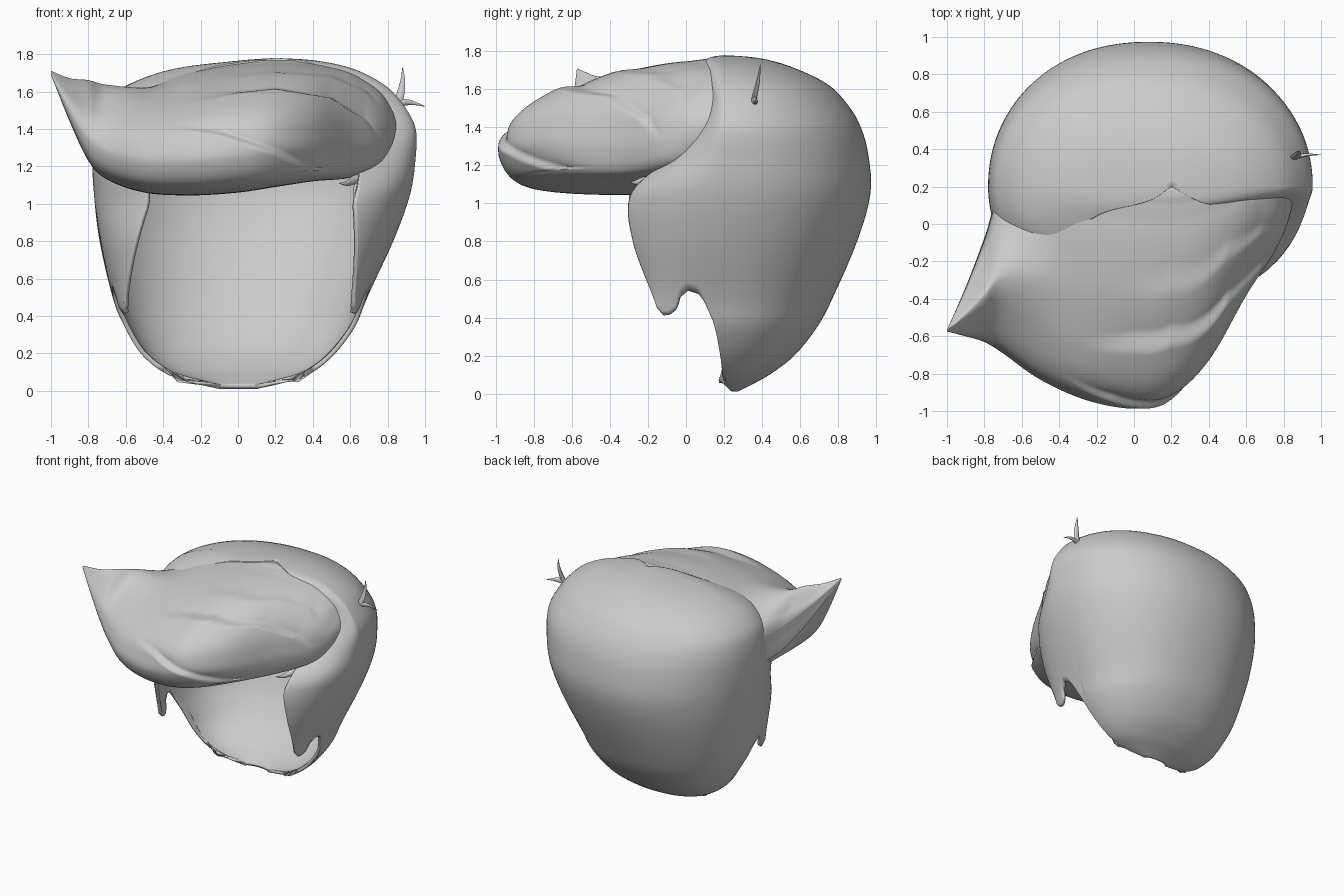
import bpy, bmesh, math
from mathutils import Vector

if "Cube" in bpy.data.objects:
    bpy.data.objects.remove(bpy.data.objects["Cube"])


def catmull(pts, t, closed=False):
    n = len(pts)
    i = int(math.floor(t))
    if not closed:
        i = max(0, min(i, n - 2))
    f = t - i
    idx = (lambda k: k % n) if closed else (lambda k: max(0, min(k, n - 1)))
    p0, p1, p2, p3 = (pts[idx(i + k)] for k in (-1, 0, 1, 2))
    return [0.5 * (2 * b + (c - a) * f + (2 * a - 5 * b + 4 * c - d) * f * f
                   + (3 * b - a - 3 * c + d) * f ** 3)
            for a, b, c, d in zip(p0, p1, p2, p3)]


def lerp_table(table, x):
    if x <= table[0][0]:
        return table[0][1]
    for (xa, ya), (xb, yb) in zip(table, table[1:]):
        if x <= xb:
            return ya + (yb - ya) * (x - xa) / (xb - xa)
    return table[-1][1]


def smooth(a, b, x):
    t = max(0, min(1, (x - a) / (b - a)))
    return t * t * (3 - 2 * t)


def grid_object(name, columns, wrap=False, caps=False, fix_normals=False):
    bm = bmesh.new()
    grid = [[bm.verts.new(p) for p in col] for col in columns]
    m = len(grid[0])
    for a, b in zip(grid, grid[1:]):
        for j in range(m if wrap else m - 1):
            k = (j + 1) % m
            bm.faces.new((a[j], b[j], b[k], a[k]))
    if caps:
        bm.faces.new(grid[0])
        bm.faces.new(grid[-1])
    bmesh.ops.remove_doubles(bm, verts=bm.verts, dist=0.0004)
    if fix_normals:
        bmesh.ops.recalc_face_normals(bm, faces=bm.faces)
    me = bpy.data.meshes.new(name)
    bm.to_mesh(me)
    bm.free()
    ob = bpy.data.objects.new(name, me)
    bpy.context.collection.objects.link(ob)
    bpy.ops.object.select_all(action='DESELECT')
    ob.select_set(True)
    bpy.context.view_layer.objects.active = ob
    bpy.ops.object.shade_smooth_by_angle(angle=math.radians(60))
    return ob


# Back and side shell: rows of z, left x, right x, left front y, right front y, back y
ROWS = [
    (0.01, -.10, .10, .10, .10, .27), (.05, -.27, .27, .0, .0, .35),
    (.10, -.40, .40, -.05, -.05, .44), (.20, -.52, .52, -.08, -.08, .57),
    (.35, -.61, .63, -.12, -.12, .69), (.50, -.67, .69, -.17, -.17, .77),
    (.80, -.74, .83, -.28, -.28, .90), (1.05, -.77, .92, -.30, -.29, .97),
    (1.25, -.78, .95, -.30, -.08, .96), (1.40, -.77, .95, -.28, .05, .92),
    (1.52, -.73, .89, -.20, .10, .85), (1.63, -.60, .79, -.10, .10, .74),
    (1.72, -.35, .62, .05, .10, .55), (1.765, .0, .42, .12, .12, .38),
    (1.78, .20, .20, .20, .20, .20)]
ROW_OF_Z = [(r[0], i) for i, r in enumerate(ROWS)]
# Bottom edge height by degrees in front of the widest point (ear notch, sideburn)
HEM = [(0, 0), (1.5, .10), (3, .18), (6, .30), (9, .39), (13, .47), (18, .53), (25, .55),
       (32, .51), (39, .45), (46, .425), (54, .42), (60, .46)]


def shell_point(deg, t):
    z, xl, xr, yl, yr, yb = catmull(ROWS, t)
    yc = .2 + .05 * max(0, 1 - z / .05)
    c, s = math.cos(math.radians(deg)), math.sin(math.radians(deg))
    front = s < 0
    cx, rx = (xl + xr) / 2, (xr - xl) / 2
    curl = max(.1, min(.6, .1 + .9 * (z - .45)))
    x = cx + rx * math.copysign(abs(c) ** (curl if front else .93), c)
    if front:
        y = yc + (yc - (yr if c > 0 else yl)) * s / .866
    else:
        y = yc + (yb - yc) * s ** .95
    return Vector((x, y, z))


angles = [-60 + 1.5 * k for k in range(36)] + [-6 + .5 * k for k in range(24)]
angles += [6 + 1.5 * k for k in range(56)]
angles = sorted(set(angles + [180 - a for a in angles]))
columns = []
for deg in angles:
    ahead = max(0, -deg, deg - 180)
    t0 = lerp_table(ROW_OF_Z, lerp_table(HEM, ahead))
    columns.append([shell_point(deg, t0 + (len(ROWS) - 1 - t0) * j / 56) for j in range(57)])
shell = grid_object("hair_shell", columns)
mod = shell.modifiers.new("thickness", 'SOLIDIFY')
mod.thickness = .025
mod.offset = -1

# Swept quiff: stations of x, front y, back y, bottom z, top z
STATIONS = [
    (-1.0, -.575, -.565, 1.69, 1.71), (-.90, -.60, -.34, 1.44, 1.665),
    (-.80, -.63, -.08, 1.23, 1.65), (-.70, -.69, .20, 1.13, 1.635),
    (-.50, -.83, .34, 1.06, 1.66), (-.25, -.94, .34, 1.045, 1.725),
    (0, -.98, .32, 1.06, 1.765), (.20, -.93, .30, 1.09, 1.78),
    (.40, -.73, .30, 1.12, 1.77), (.60, -.38, .30, 1.14, 1.725),
    (.75, -.15, .30, 1.20, 1.63), (.82, 0, .28, 1.30, 1.53), (.845, .10, .20, 1.38, 1.46)]
# Section shape: depth from front, height from bottom
SECTION = [(0, .26), (.015, .42), (.06, .55), (.15, .67), (.3, .79), (.5, .90), (.75, .965),
           (.96, .94), (1, .5), (.8, .04), (.5, 0), (.2, .02), (.06, .09)]
# Lock edges seen from the front: path, depth
LOCKS = [([(-.42, 1.42), (-.1, 1.38), (.2, 1.28), (.4, 1.18), (.52, 1.13)], .03),
         ([(-.32, 1.54), (0, 1.60), (.2, 1.62), (.5, 1.57), (.68, 1.45), (.78, 1.32)], .035),
         ([(-.15, 1.68), (.2, 1.715), (.5, 1.69), (.68, 1.61), (.78, 1.50)], .015)]

columns = []
for i in range(181):
    x, yf, yb, zb, zt = catmull(STATIONS, (len(STATIONS) - 1) * i / 180)
    tip = 1 - smooth(-.85, -.3, x)      # the side tip has a rounder crest that falls off behind
    ring = []
    for j in range(208):
        t = len(SECTION) * j / 208
        a, b = catmull(SECTION, t, True)
        if t < 8:
            b += tip * (.16 * math.exp(-((a - .4) / .22) ** 2) - .5 * max(0, (a - .45) / .55) ** 1.4)
        b = max(b, 0)
        y, z = yf + a * (yb - yf), zb + b * (zt - zb)
        inset = 0
        if t < 6.5 or t > 12:
            for path, depth in LOCKS:
                fade = smooth(path[0][0], path[0][0] + .4, x) * (1 - smooth(path[-1][0] - .12, path[-1][0], x))
                d = z - lerp_table(path, x)
                step = smooth(-.02, .02, d)
                inset += depth * fade * (step * math.exp(-max(0, d) / .06)
                                         - .5 * (1 - step) * math.exp(min(0, d) / .06))
        inward = Vector((yf + .6 * (yb - yf) - y, (zb + zt) / 2 - .1 - z))
        if inward.length > .02:
            inward.normalize()
            y, z = y + inward.x * inset, z + inward.y * inset
        ring.append(Vector((x, y, z)))
    columns.append(ring)
grid_object("swept_quiff", columns, wrap=True, caps=True, fix_normals=True)


# Stray wisps: tapered tubes
def wisp(name, path, radius):
    cols = []
    for i in range(17):
        f = i / 16
        p, q, o = (Vector(catmull(path, (len(path) - 1) * max(0, min(1, f + e)))) for e in (0, .02, -.02))
        d = (q - o).normalized()
        u = d.cross(Vector((.3, .9, .2))).normalized()
        v = d.cross(u)
        r = radius * (1 - f ** 2) * (.6 + .4 * math.sin(math.pi * f)) + .001
        cols.append([p + r * (u * math.cos(k * math.pi / 4) + .6 * v * math.sin(k * math.pi / 4))
                     for k in range(8)])
    grid_object(name, cols, wrap=True, caps=True, fix_normals=True)


wisp("upper_wisp", [(.82, .35, 1.50), (.86, .36, 1.56), (.88, .38, 1.65), (.88, .39, 1.73)], .026)
wisp("side_wisp", [(.82, .36, 1.52), (.87, .36, 1.54), (.93, .37, 1.54), (1.0, .37, 1.52)], .022)
wisp("temple_wisp_a", [(.66, -.10, 1.17), (.65, -.18, 1.12), (.63, -.24, 1.06), (.62, -.29, 1.03)], .03)
wisp("temple_wisp_b", [(.68, -.08, 1.17), (.67, -.15, 1.13), (.66, -.20, 1.08), (.66, -.25, 1.02)], .025)
wisp("temple_wisp_c", [(.65, -.12, 1.17), (.62, -.20, 1.13), (.58, -.26, 1.11), (.54, -.29, 1.11)], .025)
